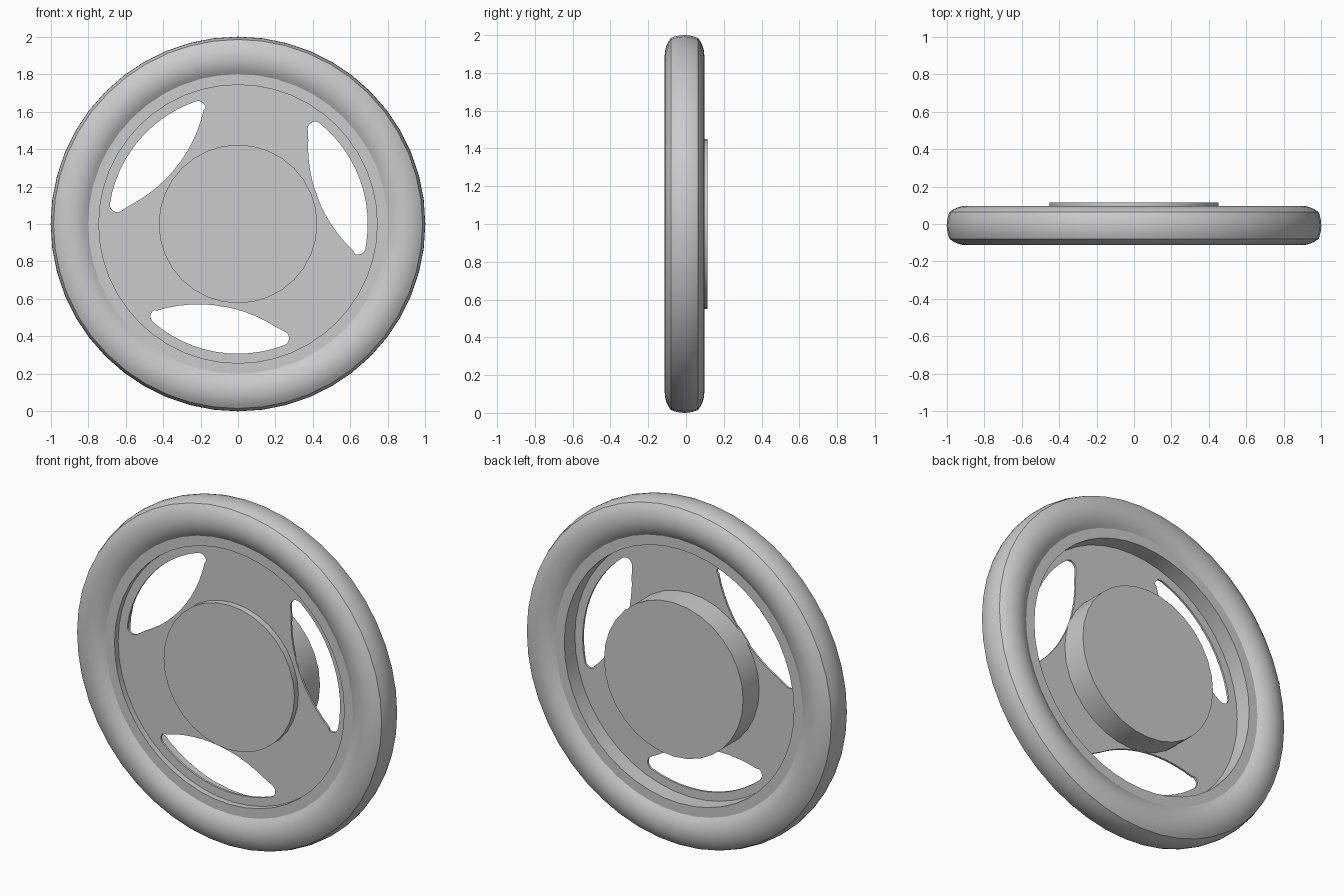
import bpy, bmesh, math
from mathutils import Vector, Matrix

cube = bpy.data.objects.get("Cube")
if cube:
    bpy.data.objects.remove(cube, do_unlink=True)

grey = bpy.data.materials.new("grey")
grey.use_nodes = True
COLOUR = (0.6, 0.6, 0.6, 1)
grey.diffuse_color = COLOUR
grey.node_tree.nodes["Principled BSDF"].inputs["Base Color"].default_value = COLOUR


def finish(obj):
    obj.data.materials.clear()
    obj.data.materials.append(grey)
    bpy.ops.object.select_all(action='DESELECT')
    obj.select_set(True)
    bpy.context.view_layer.objects.active = obj
    bpy.ops.object.shade_smooth_by_angle(angle=math.radians(25))


def lathe(name, profile, steps, closed):
    """Turn an (r, y) profile about the wheel axis."""
    bm = bmesh.new()
    verts = [bm.verts.new((r, y, 0)) for r, y in profile]
    pairs = list(zip(verts, verts[1:])) + ([(verts[-1], verts[0])] if closed else [])
    edges = [bm.edges.new(p) for p in pairs]
    bmesh.ops.spin(bm, geom=verts + edges, cent=(0, 0, 0), axis=(0, 1, 0),
                   angle=math.tau, steps=steps, use_merge=True)
    bmesh.ops.remove_doubles(bm, verts=bm.verts, dist=0.0005)
    bmesh.ops.recalc_face_normals(bm, faces=bm.faces)
    mesh = bpy.data.meshes.new(name)
    bm.to_mesh(mesh)
    bm.free()
    obj = bpy.data.objects.new(name, mesh)
    obj.location.z = 1
    bpy.context.collection.objects.link(obj)
    finish(obj)


def bulge(a, b, height, n):
    """Circular arc from a to b, bowed to the left of its chord."""
    a, b = Vector(a), Vector(b)
    half = (b - a).length / 2
    along = (b - a).normalized()
    out = Vector((-along.y, along.x))
    radius = (half ** 2 + height ** 2) / (2 * height)
    sweep = math.asin(half / radius)
    centre = (a + b) / 2 + out * (height - radius)
    angles = [sweep * (2 * i / n - 1) for i in range(n + 1)]
    return [tuple(centre + radius * (math.sin(t) * along + math.cos(t) * out)) for t in angles]


# Rim: flat inner lip, bowed faces and a slightly crowned outer wall
MID, HALF = -0.008, 0.072
front, back = MID - HALF, MID + HALF
rim = [(0.743, back)] + bulge((0.8, back), (0.985, back), 0.033, 8)
rim += bulge((0.985, back), (0.985, front), 0.015, 6)[1:]
rim += bulge((0.985, front), (0.8, front), 0.033, 8)[1:] + [(0.743, front)]
lathe("rim", rim, 48, True)

# Hub: wide boss behind the web, shallow cap in front
PLATE_Y = -0.04
lathe("rear_hub", [(0, PLATE_Y), (0.45, PLATE_Y), (0.45, 0.115), (0, 0.115)], 32, False)
lathe("front_hub_cap", [(0, PLATE_Y), (0.423, PLATE_Y), (0.423, -0.083), (0, -0.083)], 32, False)


# Web plate with three rounded lens-shaped openings
def arc(cx, cy, radius, start, end, n):
    return [(cx + radius * math.cos(t), cy + radius * math.sin(t))
            for t in (math.radians(start + (end - start) * i / n) for i in range(n + 1))]


def opening(axis_angle):
    depth, side, corner = 0.56, 0.335, 0.04
    reach = math.degrees(math.atan2(side, depth))
    far = 0.447 + 0.76
    lean = math.degrees(math.atan2(side, far - depth))
    pts = arc(0, 0, math.hypot(depth, side) + corner, -reach, reach, 12)
    pts += arc(depth, side, corner, reach, 180 - lean, 8)[1:]
    pts += arc(far, 0, 0.76, 180 - lean, 180 + lean, 12)[1:]
    pts += arc(depth, -side, corner, 180 + lean, 360 - reach, 8)[1:-1]
    turn = Matrix.Rotation(math.radians(axis_angle), 2)
    return [turn @ Vector(p) for p in pts]


curve = bpy.data.curves.new("web_plate", 'CURVE')
curve.dimensions = '2D'
curve.fill_mode = 'BOTH'
curve.extrude = 0.006
for outline in [arc(0, 0, 0.75, 0, 352.5, 47)] + [opening(a) for a in (20, 140, 260)]:
    spline = curve.splines.new('POLY')
    spline.points.add(len(outline) - 1)
    for point, (x, y) in zip(spline.points, outline):
        point.co = (x, y, 0, 1)
    spline.use_cyclic_u = True
plate = bpy.data.objects.new("web_plate", curve)
bpy.context.collection.objects.link(plate)
plate.location = (0, PLATE_Y, 1)
plate.rotation_euler.x = math.pi / 2
bpy.ops.object.select_all(action='DESELECT')
plate.select_set(True)
bpy.context.view_layer.objects.active = plate
bpy.ops.object.convert(target='MESH')
finish(bpy.context.view_layer.objects.active)
